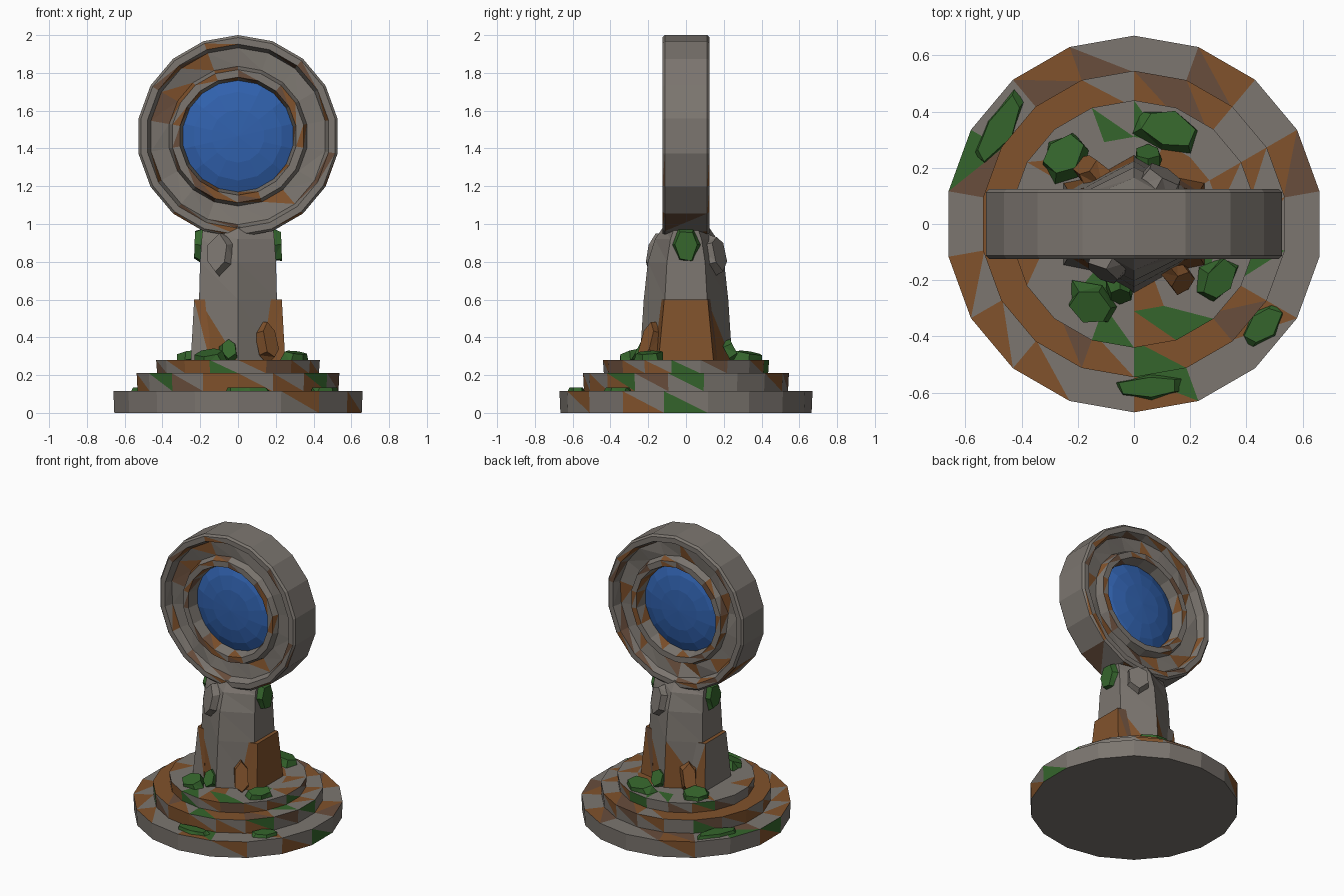
import bpy, bmesh, math, random
from mathutils import Matrix, Vector, Euler

if "Cube" in bpy.data.objects:
    bpy.data.objects.remove(bpy.data.objects["Cube"])

random.seed(7)
N = 18


def material(name, rgb):
    m = bpy.data.materials.new(name)
    m.diffuse_color = (*rgb, 1)
    m.use_nodes = True
    m.node_tree.nodes["Principled BSDF"].inputs["Base Color"].default_value = m.diffuse_color
    return m


STONE = material("stone", (0.20, 0.18, 0.16))
RUST = material("rust", (0.22, 0.085, 0.025))
CLAY = material("clay", (0.14, 0.075, 0.045))
MOSS = material("moss", (0.035, 0.13, 0.025))
BLUE = material("blue_glass", (0.03, 0.12, 0.42))
PALETTE = [STONE, RUST, CLAY, MOSS]


def finish(name, bm, mats, weights=None):
    bmesh.ops.recalc_face_normals(bm, faces=bm.faces)
    me = bpy.data.meshes.new(name)
    for m in mats:
        me.materials.append(m)
    if weights:
        for f in bm.faces:
            w = weights(f) if callable(weights) else weights
            f.material_index = random.choices(range(len(w)), w)[0]
    bm.to_mesh(me)
    bm.free()
    ob = bpy.data.objects.new(name, me)
    bpy.context.collection.objects.link(ob)
    return ob


def lathe(profile, place, n=N, closed=False):
    """Sweep (radius, offset) points round an axis; place maps (angle, r, h) to xyz."""
    bm = bmesh.new()
    rows = [[bm.verts.new(place(math.tau * i / n, r, h)) for r, h in profile] for i in range(n)]
    k = len(profile)
    for i in range(n):
        a, b = rows[i], rows[(i + 1) % n]
        for j in range(k if closed else k - 1):
            bm.faces.new((a[j], a[(j + 1) % k], b[(j + 1) % k], b[j]))
    bmesh.ops.remove_doubles(bm, verts=bm.verts, dist=1e-5)
    bmesh.ops.triangulate(bm, faces=[f for f in bm.faces if len(f.verts) == 4],
                          quad_method='ALTERNATE')
    return bm


def upright(a, r, h):
    return (r * math.sin(a), -r * math.cos(a), h)


def facing(a, r, h):
    return (r * math.sin(a), h, 1.465 + r * math.cos(a))


# Stepped round base
tiers = [("base_bottom_step", 0.67, 0.0, 0.115, (8, 1.5, 1, 0.6), (6, 2, 1, 0.5)),
         ("base_middle_step", 0.545, 0.115, 0.21, (5, 3, 1.5, 0.6), (2, 6, 1, 0.5)),
         ("base_top_step", 0.44, 0.21, 0.28, (5, 2, 1, 1.5), (7, 1, 0, 0.7))]
for name, r, z0, z1, side, top in tiers:
    inner = r - 0.13
    bm = lathe([(0, z0), (r - 0.005, z0), (r, z1), (inner, z1), (0, z1)], upright)

    def pick(f, side=side, top=top):
        if f.normal.z < -0.5:
            return (1, 0, 0, 0)
        return top if f.normal.z > 0.5 else side
    finish(name, bm, PALETTE, pick)

# Six-sided pillar, squeezed front to back where it meets the ring
bm = lathe([(0, 0.27), (0.25, 0.27), (0.238, 0.6), (0.232, 0.8), (0.222, 0.92),
            (0.215, 0.985), (0, 0.985)], upright, n=6)
squeeze = {0.27: 0.98, 0.6: 0.94, 0.8: 0.87, 0.92: 0.74, 0.985: 0.56}
for v in bm.verts:
    v.co.y *= min(squeeze.items(), key=lambda s: abs(s[0] - v.co.z))[1]
finish("pillar", bm, PALETTE,
       lambda f: (4, 2, 0, 0) if f.calc_center_median().z < 0.55 else (1, 0, 0, 0))

# Tapered plates on both sides of the pillar foot
for sx, label in ((1, "right"), (-1, "left")):
    bm = bmesh.new()
    bmesh.ops.create_cube(bm, size=1)
    for v in bm.verts:
        low, out = v.co.z < 0, v.co.x > 0
        x = (0.25 if low else 0.232) if out else 0.15
        y = math.copysign((0.145 if low else 0.115) + (0 if out else 0.02), v.co.y)
        v.co = (sx * x, y, 0.28 if low else 0.6)
    bmesh.ops.triangulate(bm, faces=bm.faces)
    finish("foot_plate_" + label, bm, PALETTE, (1.5, 6, 0.5, 0))

# Ring: rim, recessed channel and inner collar, the same on front and back
half = [(0.535, 0.112), (0.522, 0.125), (0.487, 0.125), (0.468, 0.075),
        (0.37, 0.062), (0.352, 0.112), (0.312, 0.112), (0.295, 0.035)]
bm = lathe(half + [(r, -h) for r, h in reversed(half)], facing, closed=True)
for v in bm.verts:
    r = math.hypot(v.co.x, v.co.z - 1.465)
    if 0.36 < r < 0.475:
        v.co.y += random.uniform(-0.014, 0.014)


def ring_pick(f):
    c = f.calc_center_median()
    r = math.hypot(c.x, c.z - 1.465)
    if r > 0.5 and c.z > 1.3:
        return (1, 0, 0, 0)
    return (7, 1.6, 0.8, 0)


finish("ring", bm, PALETTE, ring_pick)

# Faceted blue lens
bm = lathe([(0, -0.085), (0.14, -0.078), (0.235, -0.06), (0.305, -0.03), (0.305, 0.03),
            (0.235, 0.06), (0.14, 0.078), (0, 0.085)], facing, n=14)
finish("lens", bm, [BLUE])


def slab(name, loc, size, rot, mat):
    """Rough six-sided chip with a narrower top, thickness along its local z."""
    bm = bmesh.new()
    bmesh.ops.create_cone(bm, cap_ends=True, segments=6, radius1=0.5, radius2=0.4, depth=1)
    for v in bm.verts:
        v.co.x *= random.uniform(0.8, 1.15)
        v.co.y *= random.uniform(0.8, 1.15)
    bmesh.ops.triangulate(bm, faces=bm.faces)
    m = Matrix.LocRotScale(Vector(loc), Euler([math.radians(a) for a in rot]), Vector(size))
    bmesh.ops.transform(bm, matrix=m, verts=bm.verts)
    finish(name, bm, [mat])


# Flat moss patches on the lower step
for i, (x, y, l, w, turn) in enumerate([(-0.48, 0.34, 0.36, 0.12, 57), (0.06, -0.58, 0.29, 0.10, 3),
                                        (0.46, -0.36, 0.20, 0.12, 48)]):
    slab(f"moss_low_{i + 1}", (x, y, 0.118), (l, w, 0.035), (0, 0, turn), MOSS)

# Moss clumps on the top step, leaning up toward the pillar
for i, (x, y, l, w, lean) in enumerate([(-0.25, 0.24, 0.20, 0.17, 14), (0.12, 0.33, 0.25, 0.16, 12),
                                        (-0.15, -0.29, 0.22, 0.15, 20), (0.30, -0.20, 0.20, 0.14, 12)]):
    turn = math.degrees(math.atan2(y, x)) + 90
    slab(f"moss_top_{i + 1}", (x, y, 0.295), (l, w, 0.05), (lean, 0, turn), MOSS)

# Rusty wedges and loose stones leaning on the pillar
for s, label in ((-1, "front"), (1, "back")):
    turn = math.degrees(math.atan2(s * 0.19, -s * 0.16)) + 90
    slab("rust_wedge_" + label, (-s * 0.155, s * 0.185, 0.37), (0.12, 0.26, 0.07), (72, 0, turn), RUST)
    turn = math.degrees(math.atan2(s, s * 0.58)) + 90
    slab("pillar_stone_" + label, (s * 0.09, s * 0.145, 0.84), (0.17, 0.24, 0.08), (78, 0, turn), STONE)
    slab("foot_moss_" + label, (s * 0.05, s * 0.235, 0.33), (0.11, 0.14, 0.05), (s * -62, 0, 0), MOSS)

# Green pads high on both sides of the pillar
for s, label in ((1, "right"), (-1, "left")):
    slab("side_moss_" + label, (s * 0.205, 0, 0.89), (0.22, 0.15, 0.05), (0, s * 88, 0), MOSS)
